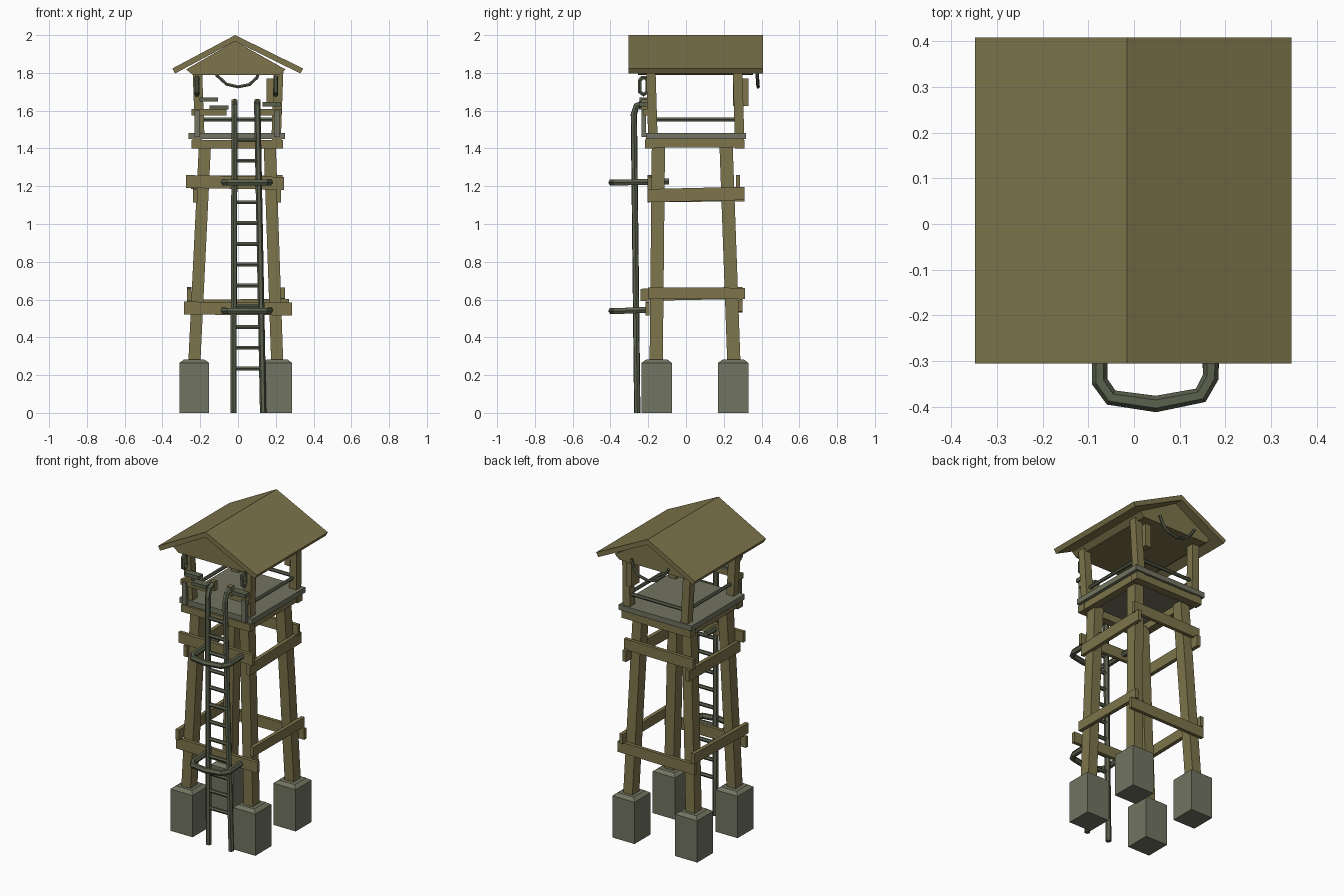
import bpy, bmesh
from mathutils import Vector

if "Cube" in bpy.data.objects:
    bpy.data.objects.remove(bpy.data.objects["Cube"])


def material(name, rgb):
    m = bpy.data.materials.new(name)
    m.diffuse_color = (*rgb, 1)
    m.use_nodes = True
    m.node_tree.nodes["Principled BSDF"].inputs["Base Color"].default_value = m.diffuse_color
    return m


WOOD = material("olive wood", (0.205, 0.175, 0.07))
STONE = material("grey concrete", (0.165, 0.175, 0.12))
METAL = material("dark green metal", (0.105, 0.12, 0.075))
DECK = material("grey deck", (0.17, 0.175, 0.12))


def finish(name, bm, mat):
    bmesh.ops.recalc_face_normals(bm, faces=bm.faces)
    me = bpy.data.meshes.new(name)
    bm.to_mesh(me)
    bm.free()
    me.materials.append(mat)
    ob = bpy.data.objects.new(name, me)
    bpy.context.collection.objects.link(ob)
    return ob


def loft(name, rings, mat):
    """Skin a list of equal-length closed sections, with end caps."""
    bm = bmesh.new()
    vs = [[bm.verts.new(p) for p in r] for r in rings]
    n = len(vs[0])
    for a, b in zip(vs, vs[1:]):
        for i in range(n):
            bm.faces.new((a[i], a[(i + 1) % n], b[(i + 1) % n], b[i]))
    bm.faces.new(vs[0])
    bm.faces.new(vs[-1])
    return finish(name, bm, mat)


def strut(name, p, q, u, v, mat=WOOD):
    """Straight timber from p to q with half-width vectors u and v."""
    u, v = Vector(u), Vector(v)
    return loft(name, [[Vector(c) + a * u + b * v for a, b in
                        ((-1, -1), (1, -1), (1, 1), (-1, 1))] for c in (p, q)], mat)


def box(name, x0, x1, y0, y1, z0, z1, mat=WOOD):
    c = ((x0 + x1) / 2, (y0 + y1) / 2)
    return strut(name, (*c, z0), (*c, z1), ((x1 - x0) / 2, 0, 0), (0, (y1 - y0) / 2, 0), mat)


def tube(name, pts, r, mat=METAL, cyclic=False):
    cu = bpy.data.curves.new(name, 'CURVE')
    cu.dimensions = '3D'
    cu.bevel_depth = r
    cu.bevel_resolution = 1
    cu.use_fill_caps = True
    s = cu.splines.new('POLY')
    s.points.add(len(pts) - 1)
    for sp, p in zip(s.points, pts):
        sp.co = (*p, 1)
    s.use_cyclic_u = cyclic
    s.use_smooth = False
    cu.materials.append(mat)
    ob = bpy.data.objects.new(name, cu)
    bpy.context.collection.objects.link(ob)
    return ob


def rect(x, y, w, d, z):
    return [(x - w, y - d, z), (x + w, y - d, z), (x + w, y + d, z), (x - w, y + d, z)]


# footings, legs and cabin posts at the four corners
for sx, side in ((-1, "left"), (1, "right")):
    fx = -0.232 if sx < 0 else 0.208
    for end, fy, ly, ty, py in (("front", -0.155, -0.158, -0.146, -0.176),
                                ("back", 0.25, 0.254, 0.212, 0.283)):
        tag = f"{end}_{side}"
        loft("footing_" + tag, [rect(fx, fy, 0.078, 0.08, 0), rect(fx, fy, 0.078, 0.08, 0.265),
                                rect(fx, fy, 0.055, 0.057, 0.282)], STONE)
        tx = -0.175 if sx < 0 else 0.168
        strut("leg_" + tag, (fx, ly, 0.25), (tx, ty, 1.42), (0.032, 0, 0), (0, 0.035, 0))
        strut("cabin_post_" + tag, (sx * 0.203, py, 1.48), (sx * 0.215, py - 0.01, 1.81),
              (0.025, 0, 0), (0, 0.025, 0))

# cross braces, slightly crooked
FX, FZ, SY = (0, 0.011, 0), (0, 0, 0.034), (0.012, 0, 0)
strut("lower_front_brace", (-0.285, -0.203, 0.555), (0.285, -0.203, 0.55), FX, FZ)
strut("upper_front_brace", (-0.275, -0.192, 1.225), (0.243, -0.192, 1.215), FX, FZ)
strut("lower_back_brace", (-0.27, 0.288, 0.565), (0.27, 0.288, 0.57), FX, FZ)
strut("upper_back_brace", (-0.25, 0.275, 1.22), (0.235, 0.275, 1.225), FX, FZ)
strut("lower_right_brace", (0.238, -0.2, 0.635), (0.238, 0.312, 0.632), SY, (0, 0, 0.03))
strut("lower_left_brace", (-0.258, -0.242, 0.625), (-0.258, 0.3, 0.635), SY, (0, 0, 0.032))
strut("upper_right_brace", (0.215, -0.205, 1.15), (0.215, 0.31, 1.162), SY, (0, 0, 0.035))
strut("upper_left_brace", (-0.226, -0.205, 1.15), (-0.226, 0.31, 1.155), SY, (0, 0, 0.035))

# platform frame and deck
for y in (-0.192, 0.285):
    box("platform_cross_beam", -0.247, 0.237, y - 0.025, y + 0.025, 1.4, 1.445)
for x in (-0.215, 0.205):
    box("platform_side_beam", x - 0.025, x + 0.025, -0.215, 0.308, 1.405, 1.452)
box("deck", -0.263, 0.25, -0.213, 0.318, 1.45, 1.483, DECK)

# rope rails on the sides and back
for x in (-0.203, 0.203):
    tube("side_rail", [(x, -0.18, 1.553), (x, 0.285, 1.553)], 0.011)
tube("back_rail", [(-0.205, 0.283, 1.553), (0.205, 0.283, 1.553)], 0.011)

# short front rails and handles either side of the ladder opening
box("front_rail_left", -0.245, -0.06, -0.224, -0.2, 1.575, 1.61)
box("front_rail_right", 0.09, 0.23, -0.224, -0.2, 1.575, 1.61)
box("handle_left_upper", -0.205, -0.105, -0.245, -0.2, 1.648, 1.67, METAL)
box("handle_left_lower", -0.15, -0.05, -0.25, -0.2, 1.605, 1.627, METAL)
box("handle_right", 0.13, 0.225, -0.25, -0.2, 1.622, 1.645, METAL)
for x in (-0.215, 0.205):
    box("front_rail_upright", x - 0.014, x + 0.014, -0.236, -0.212, 1.46, 1.6, DECK)

# hanging rope loops on the front posts
for x in (-0.217, 0.2):
    tube("rope_loop", [(x, -0.245, 1.7), (x, -0.245, 1.76), (x, -0.232, 1.775), (x, -0.212, 1.775),
                       (x, -0.205, 1.76), (x, -0.205, 1.7), (x, -0.225, 1.685)], 0.012, METAL, True)

# plank on the back right post
box("hung_plank", 0.15, 0.19, 0.25, 0.33, 1.625, 1.77)

# roof slabs
Y0, Y1 = -0.305, 0.408
for s, x in ((-1, -0.348), (1, 0.345)):
    sec = [(-0.015, 2.0), (x, 1.823), (x - s * 0.015, 1.797), (-0.015, 1.967)]
    loft("roof_slab", [[(a, y, z) for a, z in sec] for y in (Y0, Y1)], WOOD)

# gable block closing the underside of the roof
gable = [(-0.275, 1.818), (-0.24, 1.79), (0.22, 1.79), (0.252, 1.818), (-0.015, 1.968)]
loft("gable_block", [[(a, y, z) for a, z in gable] for y in (-0.255, 0.355)], WOOD)

# rope swag hanging at the back gable
tube("rope_swag", [(-0.14, 0.375, 1.83), (-0.11, 0.378, 1.785), (-0.06, 0.38, 1.74), (0, 0.382, 1.726),
                   (0.06, 0.38, 1.738), (0.1, 0.378, 1.775), (0.12, 0.375, 1.83)], 0.009)

# ladder rails, bent inward at the top
for xb, xt in ((-0.025, -0.018), (0.133, 0.103)):
    tube("ladder_rail", [(xb, -0.258, 0.0), (xt, -0.276, 1.58), (xt, -0.262, 1.625),
                         (xt, -0.205, 1.648)], 0.017)
    box("ladder_top_block", xt - 0.016, xt + 0.016, -0.235, -0.205, 1.6, 1.66)

# ladder rungs
for i in range(12):
    z = 0.235 + i * 0.11
    t = z / 1.58
    y = -0.258 - 0.018 * t
    tube("ladder_rung", [(-0.025 + 0.007 * t, y, z), (0.133 - 0.03 * t, y, z)], 0.012)

# safety hoops around the ladder
for z, yb in ((0.54, -0.2), (1.22, -0.09)):
    tube("safety_hoop", [(-0.075, yb, z + 0.006), (-0.075, -0.345, z), (-0.05, -0.38, z), (0.048, -0.394, z),
                         (0.146, -0.375, z), (0.168, -0.335, z), (0.168, yb, z + 0.006)], 0.018)
